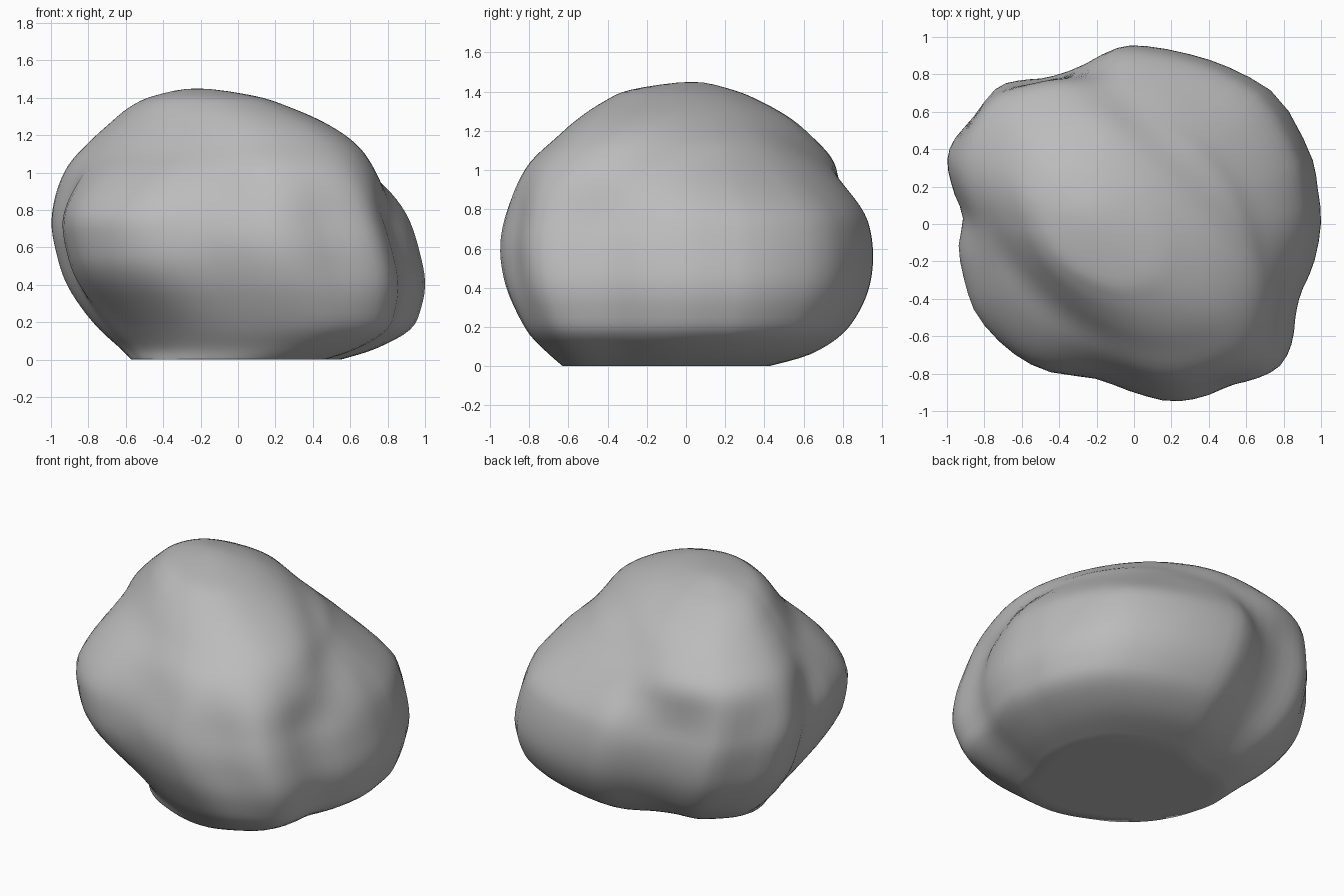
import bpy, bmesh, math
from mathutils import Vector

if "Cube" in bpy.data.objects:
    bpy.data.objects.remove(bpy.data.objects["Cube"])

SEG, SUB = 72, 4

# silhouette extents per height: z, left, right, front, back
LEVELS = [
    (0.00, -.57, .55, -.63, .42), (0.06, -.63, .74, -.70, .63),
    (0.16, -.74, .92, -.80, .79), (0.28, -.84, .98, -.87, .88),
    (0.42, -.925, 1.0, -.925, .935), (0.58, -.975, .97, -.95, .95),
    (0.74, -1.0, .92, -.935, .925), (0.90, -.975, .845, -.885, .86),
    (1.04, -.91, .745, -.80, .785), (1.16, -.80, .64, -.67, .67),
    (1.26, -.69, .485, -.555, .55), (1.35, -.58, .28, -.42, .39),
    (1.41, -.45, .09, -.28, .24), (1.45, -.22, -.22, .03, .03)]

# lumpy plan outline seen from above
PLAN = [(1, 0), (.98, .2), (.94, .38), (.77, .68), (.53, .83), (.3, .91),
        (.05, .955), (-.1, .94), (-.3, .84), (-.48, .785), (-.63, .77),
        (-.74, .73), (-.86, .58), (-.97, .45), (-1, .33), (-.97, .18),
        (-.92, .04), (-.94, -.12), (-.9, -.32), (-.83, -.5), (-.66, -.68),
        (-.46, -.79), (-.2, -.83), (0, -.9), (.2, -.95), (.37, -.93),
        (.52, -.87), (.67, -.83), (.78, -.77), (.84, -.65), (.86, -.5),
        (.89, -.38), (.96, -.22)]


def catmull(a, b, c, d, t):
    return [0.5 * (2 * q + (r - p) * t + (2 * p - 5 * q + 4 * r - s) * t * t
                   + (3 * q - p - 3 * r + s) * t ** 3)
            for p, q, r, s in zip(a, b, c, d)]


def smoothstep(a, b, x):
    t = min(1, max(0, (x - a) / (b - a)))
    return t * t * (3 - 2 * t)


# plan outline resampled evenly
n = len(PLAN)
plan = []
for i in range(SEG):
    f = i * n / SEG
    k = int(f)
    x, y = catmull(*[PLAN[(k + j) % n] for j in (-1, 0, 1, 2)], f - k)
    plan.append(Vector((x, y / .953)))


# point at the same direction on an oval stretched along the x = -y diagonal
def oval(p, rho):
    d = p.normalized()
    q = (d.x ** 2 + d.y ** 2 + 2 * rho * d.x * d.y) / (1 - rho * rho)
    return d / math.sqrt(q)


# vertical rows, continued smoothly through the top
z, l, r, f, b = LEVELS[-2]
rows = [LEVELS[0]] + LEVELS + [(z, r, l, b, f)]
rings = []
for i in range(1, len(rows) - 2):
    for s in range(SUB):
        rings.append(catmull(*rows[i - 1:i + 3], s / SUB))

bm = bmesh.new()
loops = []
for z, l, r, f, b in rings:
    up = .85 * smoothstep(.72, 1.12, z)
    low = .8 * (1 - smoothstep(.1, .55, z))
    loop = []
    for p in plan:
        o = p.lerp(oval(p, .36), up)
        o = o.lerp(oval(p, .36), low * smoothstep(.2, -.6, p.x + p.y)
                   if p.x + p.y < .2 else 0)
        loop.append(bm.verts.new(((l + r) / 2 + (r - l) / 2 * o.x,
                                  (f + b) / 2 + (b - f) / 2 * o.y, max(z, 0))))
    loops.append(loop)

# flat underside with an inner ring so the rim shades softly
mid = Vector((-.01, -.1, 0))
loops.insert(0, [bm.verts.new(v.co.lerp(mid, .15)) for v in loops[0]])
for a, c in zip(loops, loops[1:]):
    for i in range(SEG):
        j = (i + 1) % SEG
        bm.faces.new((a[i], a[j], c[j], c[i]))
apex = bm.verts.new((-.22, .03, 1.45))
for i in range(SEG):
    bm.faces.new((loops[-1][i], loops[-1][(i + 1) % SEG], apex))
bm.faces.new(loops[0][::-1])
bm.normal_update()

# diagonal grooves running across the upper surface
moves = []
for v in bm.verts:
    u = v.co.x + v.co.y
    g = .03 * math.exp(-((u + .9) / .18) ** 2) + .03 * math.exp(-((u - .62) / .18) ** 2)
    moves.append((v, v.normal * (-g * smoothstep(.6, .95, v.co.z))))
for v, d in moves:
    v.co += d

me = bpy.data.meshes.new("boulder")
bm.to_mesh(me)
bm.free()
ob = bpy.data.objects.new("boulder", me)
bpy.context.collection.objects.link(ob)

mat = bpy.data.materials.new("stone grey")
mat.diffuse_color = (.5, .5, .5, 1)
mat.use_nodes = True
mat.node_tree.nodes["Principled BSDF"].inputs["Base Color"].default_value = mat.diffuse_color
me.materials.append(mat)

bpy.context.view_layer.objects.active = ob
ob.select_set(True)
bpy.ops.object.shade_smooth_by_angle(angle=math.radians(80))
